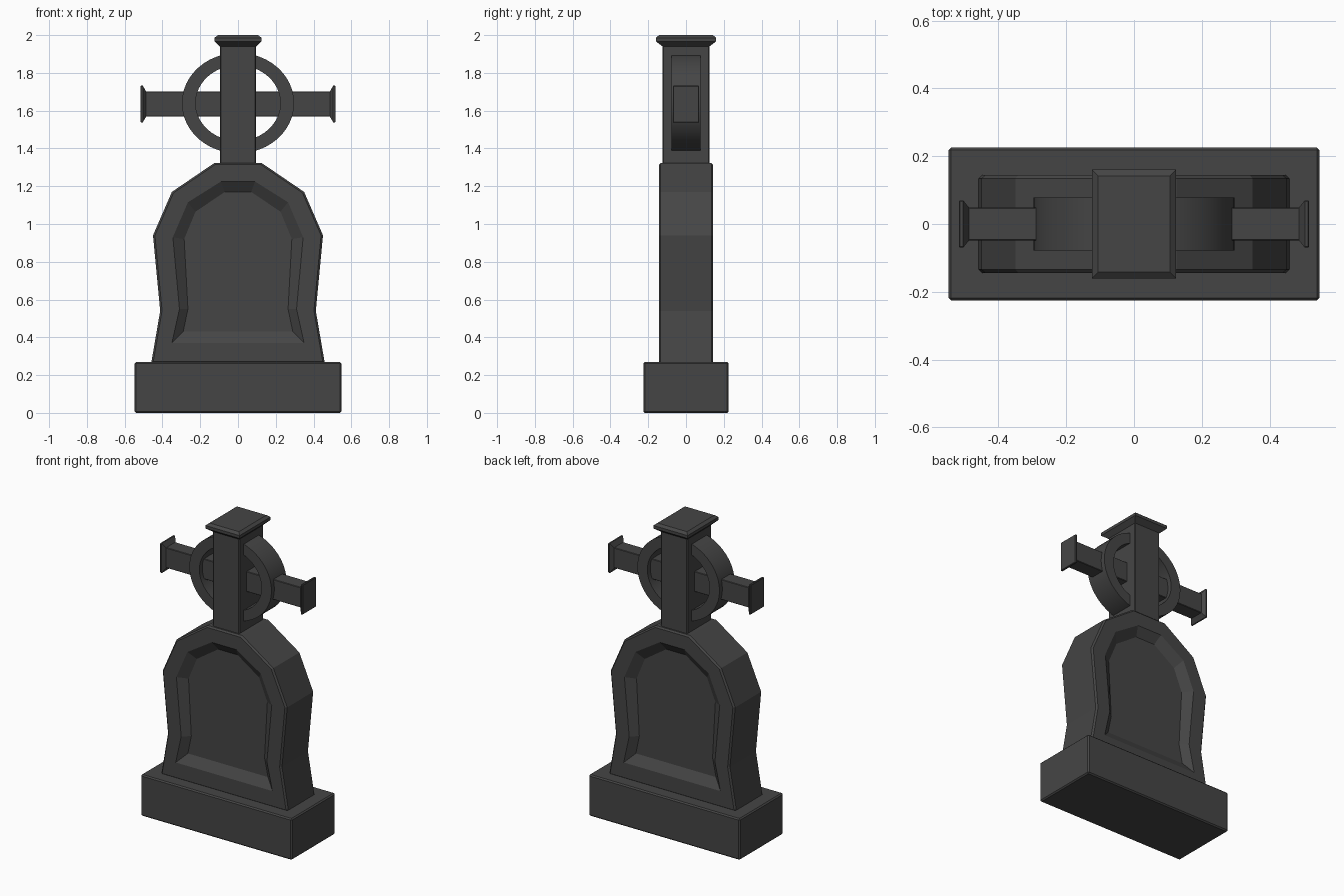
import bpy, bmesh, math

if "Cube" in bpy.data.objects:
    bpy.data.objects.remove(bpy.data.objects["Cube"])

stone = bpy.data.materials.new("dark_stone")
stone.diffuse_color = (0.06, 0.06, 0.06, 1)
stone.use_nodes = True
stone.node_tree.nodes["Principled BSDF"].inputs["Base Color"].default_value = stone.diffuse_color


def finish(name, bm, bevel=0.0, smooth=False):
    bmesh.ops.recalc_face_normals(bm, faces=bm.faces[:])
    me = bpy.data.meshes.new(name)
    bm.to_mesh(me)
    bm.free()
    me.materials.append(stone)
    ob = bpy.data.objects.new(name, me)
    bpy.context.collection.objects.link(ob)
    if bevel:
        m = ob.modifiers.new("bevel", 'BEVEL')
        m.width, m.segments = bevel, 1
        m.limit_method, m.angle_limit = 'ANGLE', math.radians(60)
    if smooth:
        bpy.context.view_layer.objects.active = ob
        ob.select_set(True)
        bpy.ops.object.shade_smooth_by_angle(angle=math.radians(30))
        ob.select_set(False)
    return ob


def loft(rings, caps=True, closed=False):
    """Skin a stack of point rings, capping or closing the ends."""
    bm = bmesh.new()
    vs = [[bm.verts.new(p) for p in r] for r in rings]
    n = len(vs[0])
    pairs = list(zip(vs, vs[1:])) + ([(vs[-1], vs[0])] if closed else [])
    for a, b in pairs:
        for i in range(n):
            j = (i + 1) % n
            bm.faces.new((a[i], a[j], b[j], b[i]))
    if caps and not closed:
        bm.faces.new(vs[0])
        bm.faces.new(vs[-1])
    return bm


def rect_stack(levels):
    """Rectangles (half x, half y) stacked along z."""
    return loft([[(-a, -b, z), (a, -b, z), (a, b, z), (-a, b, z)] for z, a, b in levels])


def outline(half, y):
    pts = half + [(-x, z) for x, z in reversed(half)]
    return [(x, y, z) for x, z in pts]


# Plinth
finish("plinth", rect_stack([(0, .547, .226), (.27, .547, .226)]), .008)

# Headstone slab with a sloped recess in both faces
edge = [(.46, .26), (.412, .54), (.45, .94), (.35, 1.17), (.125, 1.323)]
rim = [(.35, .37), (.31, .55), (.345, .93), (.265, 1.115), (.09, 1.225)]
floor = [(.29, .43), (.265, .55), (.285, .92), (.225, 1.065), (.07, 1.17)]
T, D = .144, .04
finish("headstone", loft([outline(floor, -T + D), outline(rim, -T), outline(edge, -T),
                          outline(edge, T), outline(rim, T), outline(floor, T - D)]), .01)

# Cross post and its flared cap
finish("cross_post", rect_stack([(1.30, .096, .124), (1.95, .096, .124)]), .005)
finish("post_cap", rect_stack([(1.94, .096, .124), (1.967, .124, .16),
                               (1.986, .124, .16), (2.0, .106, .142)]))

# Cross arms, flared at both ends
prof = [(-.516, .097, .070), (-.504, .097, .070), (-.486, .066, .048)]
prof += [(-x, h, d) for x, h, d in reversed(prof)]
C = 1.635
finish("cross_arms", loft([[(x, -d, C - h), (x, d, C - h), (x, d, C + h), (x, -d, C + h)]
                           for x, h, d in prof]), .003)

# Slightly flattened halo ring with a rectangular section
N, R = 48, .078
rings = []
for i in range(N):
    a = 2 * math.pi * i / N
    c, s = math.cos(a), math.sin(a)
    rings.append([(rx * c, y, 1.64 + rz * s) for rx, rz, y in
                  ((.297, .266, -R), (.297, .266, R), (.225, .2, R), (.225, .2, -R))])
finish("halo_ring", loft(rings, closed=True), smooth=True)
